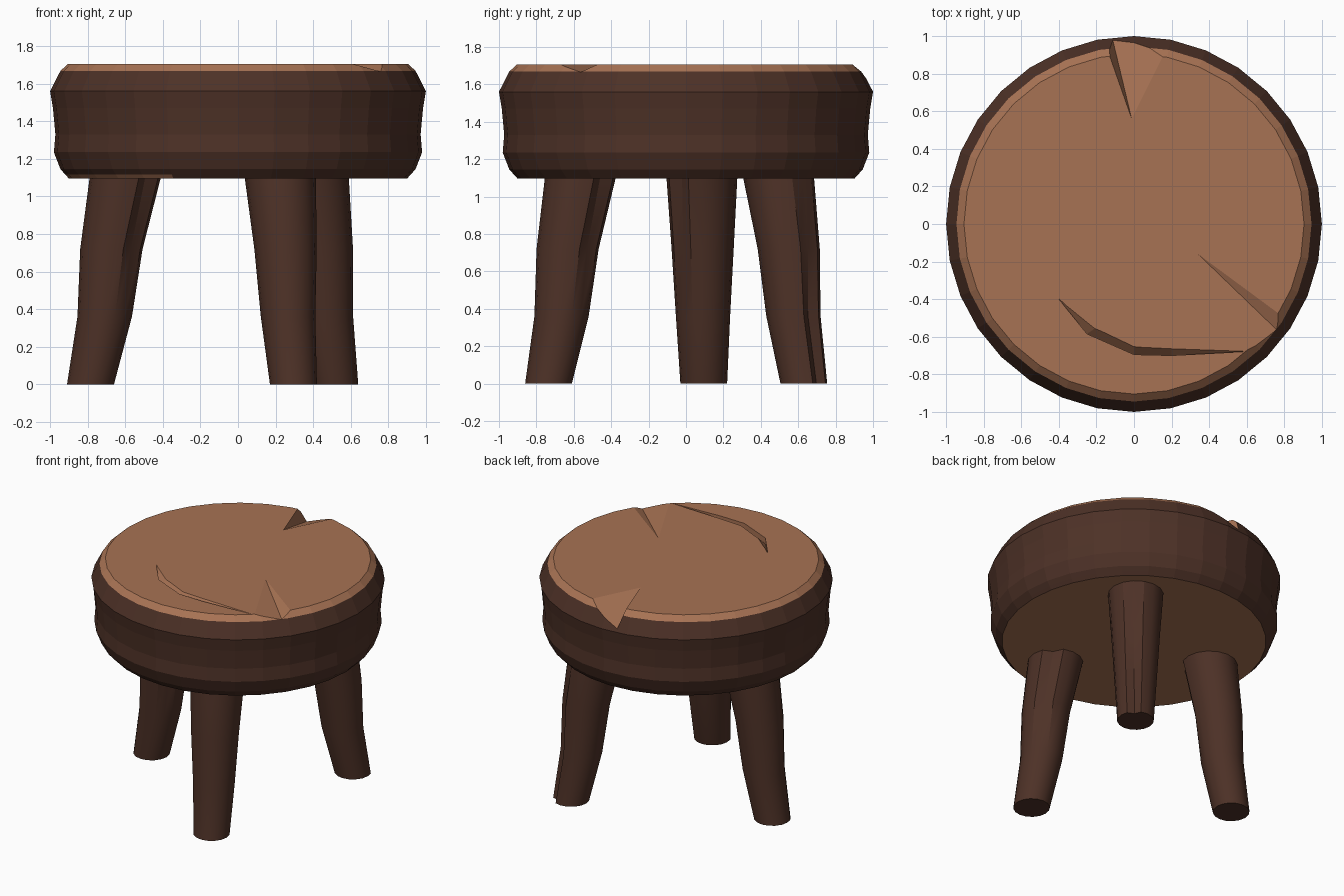
import bpy, bmesh, math
from mathutils import Vector

if "Cube" in bpy.data.objects:
    bpy.data.objects.remove(bpy.data.objects["Cube"])


def material(name, rgb):
    m = bpy.data.materials.new(name)
    m.diffuse_color = (*rgb, 1)
    m.use_nodes = True
    m.node_tree.nodes["Principled BSDF"].inputs["Base Color"].default_value = m.diffuse_color
    return m


bark = material("dark bark", (0.075, 0.031, 0.020))
wood = material("cut wood", (0.39, 0.17, 0.088))


def make_object(name, bm):
    bmesh.ops.recalc_face_normals(bm, faces=bm.faces[:])
    mesh = bpy.data.meshes.new(name)
    bm.to_mesh(mesh)
    bm.free()
    mesh.materials.append(bark)
    mesh.materials.append(wood)
    ob = bpy.data.objects.new(name, mesh)
    bpy.context.collection.objects.link(ob)
    return ob


def skin(bm, rings, mat=0):
    """Bridge a list of closed rings and cap both ends."""
    loops = [[bm.verts.new(p) for p in ring] for ring in rings]
    n = len(loops[0])
    faces = []
    for a, b in zip(loops, loops[1:]):
        for i in range(n):
            j = (i + 1) % n
            faces.append(bm.faces.new((a[i], a[j], b[j], b[i])))
    faces += [bm.faces.new(loops[0][::-1]), bm.faces.new(loops[-1])]
    for f in faces:
        f.material_index = mat


def circle(center, z, r, n, dent_angle=None, dent=0):
    pts = []
    for i in range(n):
        a = 2 * math.pi * i / n
        rr = r
        if dent_angle is not None:
            d = abs((a - dent_angle + math.pi) % (2 * math.pi) - math.pi)
            if d < math.pi / n:
                rr -= dent
        pts.append(Vector((center[0] + rr * math.cos(a), center[1] + rr * math.sin(a), z)))
    return pts


# Seat: lathed log slice with a bulging bark side
profile = [(0.90, 1.095), (0.92, 1.117), (0.945, 1.145), (0.98, 1.235), (0.972, 1.33),
           (0.985, 1.47), (1.0, 1.56), (0.945, 1.668), (0.905, 1.705)]
bm = bmesh.new()
skin(bm, [circle((0, 0), z, r, 32) for r, z in profile])
for f in bm.faces:
    c = f.calc_center_median()
    chipped = c.z < 1.11 and c.y < 0 and -0.92 < c.x < -0.35
    if c.z > 1.67 or abs(f.normal.z) > 0.99 or len(f.verts) > 4 or chipped:
        f.material_index = 1
seat = make_object("seat", bm)

# Cutter: chips in the rim and a curved crack in the top
bm = bmesh.new()


def wedge(points, mat):
    vs = [bm.verts.new(p) for p in points]
    for tri in ((0, 1, 2), (0, 1, 3), (1, 2, 3), (2, 0, 3)):
        bm.faces.new([vs[i] for i in tri]).material_index = mat


wedge([(-0.01, 0.55, 1.708), (-0.19, 1.05, 1.72), (0.27, 1.05, 1.72), (-0.13, 1.05, 1.56)], 1)
wedge([(0.32, -0.14, 1.707), (0.86, -0.52, 1.715), (0.60, -0.675, 1.707), (0.86, -0.66, 1.655)], 1)
wedge([(0.31, -1.05, 1.08), (0.48, -1.05, 1.08), (0.36, -0.84, 1.08), (0.35, -1.05, 1.24)], 0)
crack = [((-0.40, -0.40), (-0.385, -0.40), 0.003), ((-0.25, -0.585), (-0.20, -0.55), 0.045),
         ((0.0, -0.695), (0.0, -0.645), 0.055), ((0.2, -0.70), (0.2, -0.655), 0.04),
         ((0.58, -0.68), (0.58, -0.668), 0.003)]
skin(bm, [[Vector((*o, 1.715)), Vector((*i, 1.715)), Vector((*o, 1.705 - d))]
          for o, i, d in crack], 1)
cutter = make_object("chip_cutter", bm)
cutter.hide_render = True

mod = seat.modifiers.new("chips", "BOOLEAN")
mod.operation = "DIFFERENCE"
mod.solver = "EXACT"
mod.object = cutter
bpy.context.view_layer.update()
cut = bpy.data.meshes.new_from_object(seat.evaluated_get(bpy.context.evaluated_depsgraph_get()))
seat.modifiers.clear()
seat.data = cut
bpy.data.objects.remove(cutter)


# Legs: splayed tapering branches with a shallow whittled groove
def leg(name, foot, top, groove_deg, dents):
    bm = bmesh.new()
    foot, top = Vector(foot), Vector(top)
    out = (foot - top).normalized()
    rings = []
    levels = [(0, 0.125, 0), (0.36, 0.145, -0.015), (0.72, 0.166, 0.01), (1.11, 0.19, 0)]
    for (z, r, bend), dent in zip(levels, dents):
        c = foot.lerp(top, z / 1.1) + out * -bend
        if z in (0.36, 0.72):
            c = foot.lerp(top, z / 1.1) + out * (0.01 if z == 0.72 else -0.015)
        rings.append(circle(c, z, r, 16, math.radians(groove_deg), dent))
    skin(bm, rings)
    ob = make_object(name, bm)
    bpy.ops.object.select_all(action="DESELECT")
    ob.select_set(True)
    bpy.context.view_layer.objects.active = ob
    bpy.ops.object.shade_smooth_by_angle(angle=math.radians(26))


leg("left_leg", (-0.785, 0.095), (-0.60, 0.085), 315, (0, 0, 0.02, 0.04))
leg("front_leg", (0.295, -0.735), (0.225, -0.565), 45, (0, 0, 0.02, 0.04))
leg("back_leg", (0.515, 0.63), (0.40, 0.495), 45, (0.03, 0.035, 0.02, 0))
